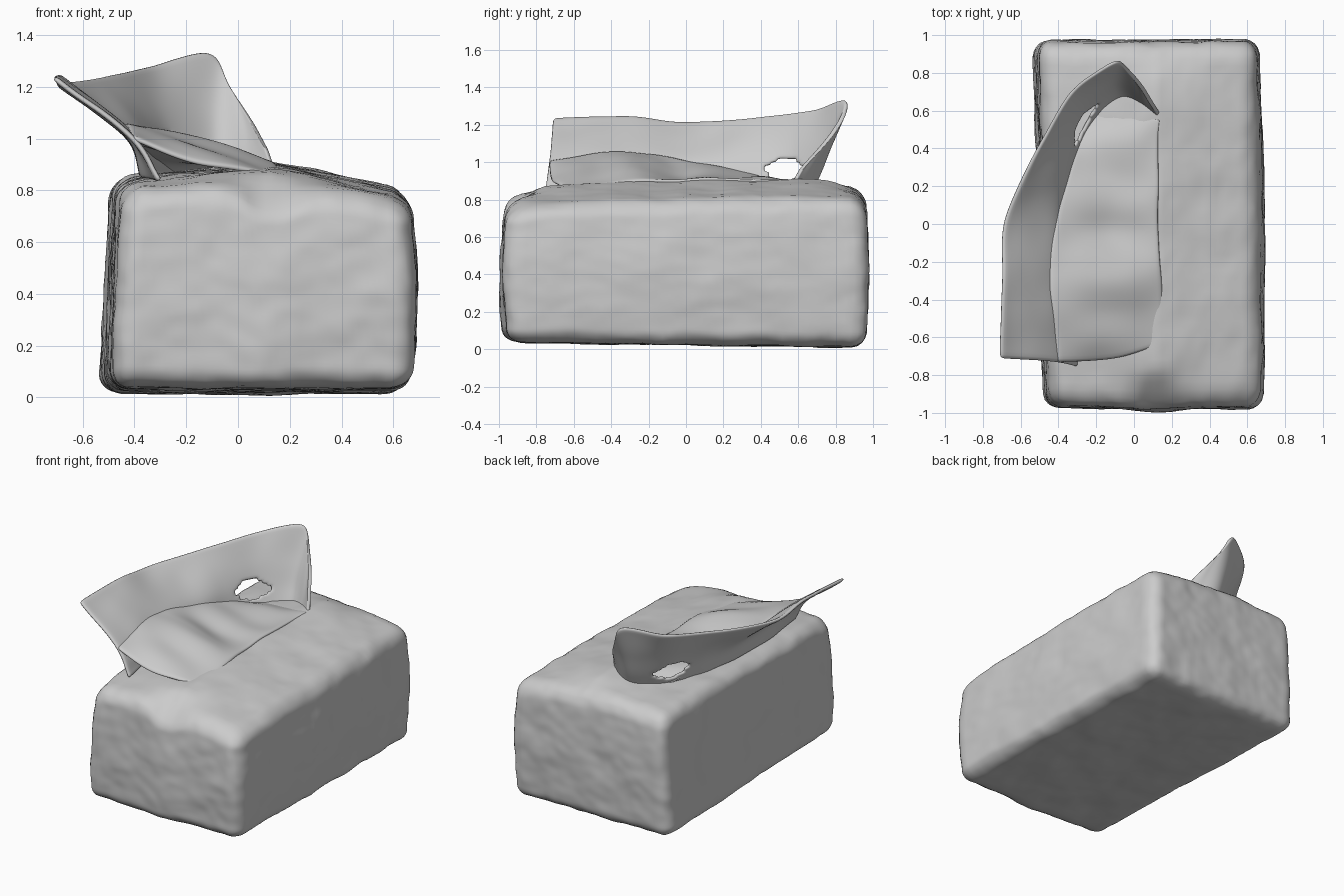
import bpy, bmesh, math
from mathutils import Vector, noise

if "Cube" in bpy.data.objects:
    bpy.data.objects.remove(bpy.data.objects["Cube"])


def finish(name, bm):
    for f in bm.faces:
        f.smooth = True
    me = bpy.data.meshes.new(name)
    bm.to_mesh(me)
    bm.free()
    ob = bpy.data.objects.new(name, me)
    bpy.context.collection.objects.link(ob)
    return ob


def clamp(v, a, b):
    return max(a, min(b, v))


def smooth(a, b, v):
    t = clamp((v - a) / (b - a), 0, 1)
    return t * t * (3 - 2 * t)


def spline(pts, t):
    # Catmull-Rom through pts, t in 0..1
    n = len(pts) - 1
    i = min(int(t * n), n - 1)
    u = t * n - i
    b, c = pts[i], pts[i + 1]
    a = pts[i - 1] if i > 0 else 2 * b - c
    d = pts[i + 2] if i + 2 <= n else 2 * c - b
    return 0.5 * (2 * b + (c - a) * u + (2 * a - 5 * b + 4 * c - d) * u * u
                  + (3 * b - a - 3 * c + d) * u ** 3)


# --- soft pack: rounded block with ridged top, dented end and wrinkles
def top_height(x, y):
    h = 0.90 - 0.2 * (x - 0.13) if x > 0.13 else 0.90 - 0.09 * (0.13 - x)
    h += 0.02 * y - 0.05 * abs(y) ** 5
    h -= 0.10 * math.exp(-((x - 0.13) / 0.13) ** 2) * smooth(-0.75, -0.98, y)
    h -= 0.04 * math.exp(-((x - 0.13) / 0.13) ** 2) * smooth(0.75, 0.98, y)
    return h


bm = bmesh.new()
bmesh.ops.create_cube(bm, size=2)
bmesh.ops.subdivide_edges(bm, edges=bm.edges[:], cuts=47, use_grid_fill=True)
half, r = Vector((0.59, 0.97, 0.42)), 0.085
for v in bm.verts:
    p = Vector([v.co[i] * half[i] for i in range(3)])
    core = Vector([clamp(p[i], -half[i] + r, half[i] - r) for i in range(3)])
    d = p - core
    if d.length > 1e-6:
        p = core + d.normalized() * r
    a, b, w = p.x / half.x, p.y / half.y, (p.z / half.z + 1) / 2
    bulge = 1 - (2 * w - 1) ** 2
    left = -0.475 - 0.025 * b - 0.04 * (1 - w)
    right = 0.655 - 0.012 * b + 0.035 * bulge * (1 - 0.5 * b * b)
    x = left + (right - left) * (a + 1) / 2
    y = b * (0.955 + 0.02 * bulge)
    y -= 0.02 * math.exp(-((x - 0.13) / 0.15) ** 2) * smooth(0.8, 1, -b)
    low = 0.025 - 0.014 * b
    z = low + (top_height(x, y) - low) * w
    q = Vector((x, y, z))
    q += 0.010 * noise.noise_vector(q * 5) + 0.004 * noise.noise_vector(q * 14)
    q.z = max(q.z, 0)
    v.co = q
finish("soft_pack", bm)


# --- cloth sheets lofted through a few cross-sections
def cloth(name, sections, nu, nv, thick, hole=None, folds=0.0):
    secs = [[Vector(p) for p in s] for s in sections]
    bm = bmesh.new()
    grid = []
    for i in range(nu + 1):
        rib = [spline(list(c), i / nu) for c in zip(*secs)]
        row = []
        for j in range(nv + 1):
            t = j / nv
            p = spline(rib, t)
            p.z += folds * math.sin(p.y * 17 + 2 * p.x) * math.sin(math.pi * t)
            p += 0.008 * noise.noise_vector(p * 5)
            row.append(bm.verts.new(p))
        grid.append(row)
    for i in range(nu):
        for j in range(nv):
            f = [grid[i][j], grid[i + 1][j], grid[i + 1][j + 1], grid[i][j + 1]]
            c = sum((v.co for v in f), Vector()) / 4
            if hole and ((c.y - hole[0]) / hole[2]) ** 2 + ((c.z - hole[1]) / hole[3]) ** 2 < 1 and c.x < -0.12:
                continue
            bm.faces.new(f)
    ob = finish(name, bm)
    m = ob.modifiers.new("thickness", 'SOLIDIFY')
    m.thickness, m.offset = thick, 0
    m = ob.modifiers.new("soften", 'SUBSURF')
    m.levels = m.render_levels = 1
    return ob


# standing sheet: base, middle and free edge, front to back
cloth("tissue_sheet", [
    [(-.30, -.75, .84), (-.41, -.73, 1.00), (-.71, -.71, 1.23)],
    [(-.36, -.40, .85), (-.43, -.40, 1.03), (-.70, -.35, 1.245)],
    [(-.36, .00, .86), (-.43, .00, 1.01), (-.68, .03, 1.21)],
    [(-.32, .30, .86), (-.37, .32, 1.02), (-.52, .38, 1.24)],
    [(-.22, .55, .86), (-.27, .58, 1.02), (-.33, .69, 1.28)],
    [(-.08, .67, .86), (-.10, .74, 1.03), (-.11, .85, 1.33)],
    [(.04, .64, .86), (.03, .70, 1.00), (-.02, .80, 1.18)],
    [(.14, .56, .86), (.135, .58, .90), (.12, .61, .95)],
], 64, 20, 0.022, hole=(0.53, 0.96, 0.10, 0.055))

# sloping inner folds: from the slot at the ridge to the standing sheet
cloth("tissue_inner_folds", [
    [(.16, -.63, .845), (-.10, -.71, .89), (-.41, -.73, 1.00)],
    [(.15, -.40, .875), (-.12, -.40, .98), (-.44, -.40, 1.05)],
    [(.14, -.20, .895), (-.12, -.20, .96), (-.45, -.20, 1.04)],
    [(.13, .00, .90), (-.12, .02, .91), (-.42, .01, 1.00)],
    [(.13, .28, .905), (-.10, .30, .92), (-.34, .32, .94)],
    [(.13, .45, .90), (-.02, .50, .89), (-.25, .54, .87)],
    [(.14, .55, .90), (.05, .58, .89), (-.08, .67, .87)],
], 56, 18, 0.022, folds=0.014)
